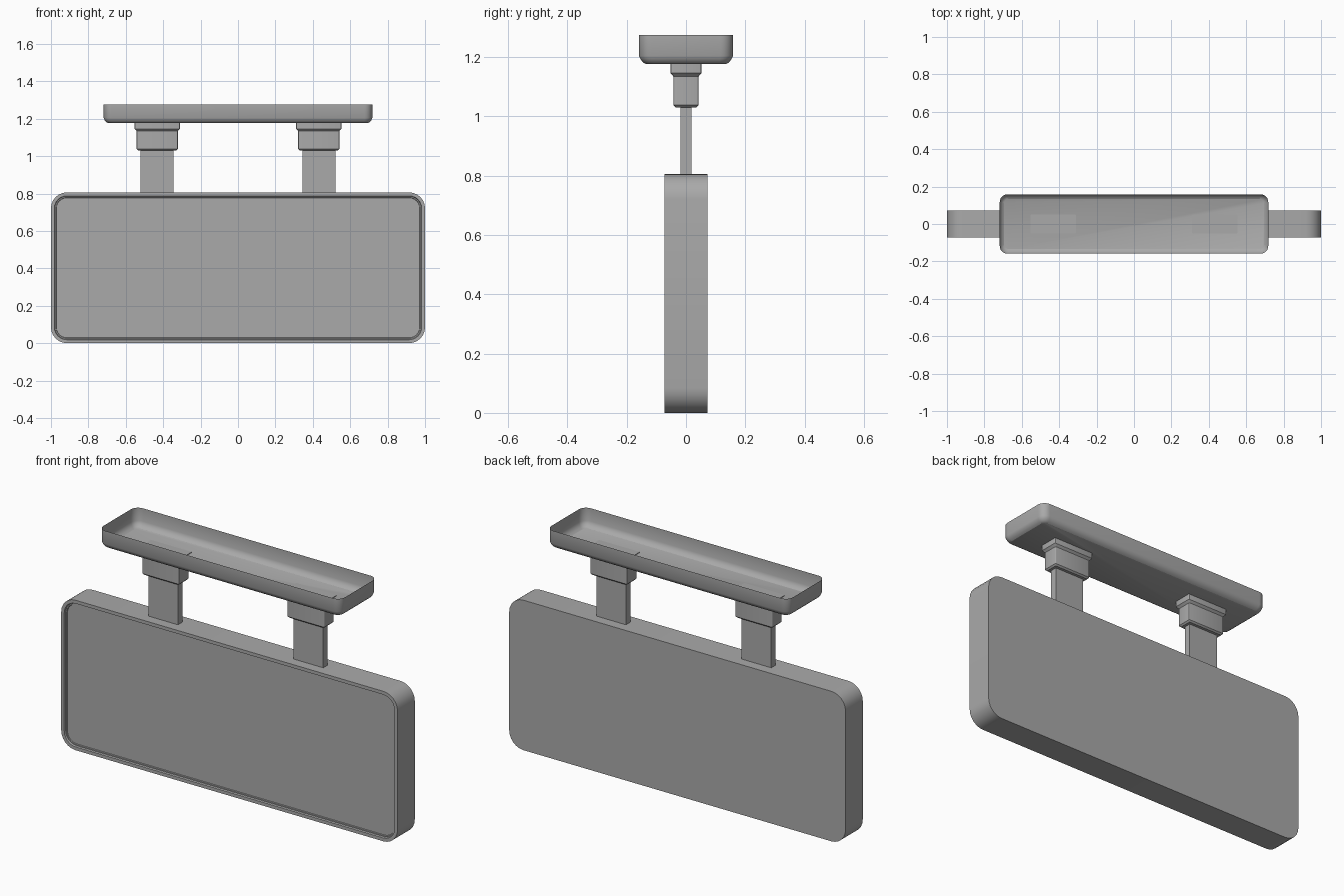
import bpy, bmesh, math
from mathutils import Vector

cube = bpy.data.objects.get("Cube")
if cube:
    bpy.data.objects.remove(cube, do_unlink=True)

grey = bpy.data.materials.new("plain grey")
grey.use_nodes = True
colour = (0.4, 0.4, 0.4, 1)
grey.diffuse_color = colour
grey.node_tree.nodes["Principled BSDF"].inputs["Base Color"].default_value = colour


def rounded_rect(hx, hy, r, segs):
    """Counter-clockwise outline with rounded corners."""
    if r <= 0:
        return [(hx, hy), (-hx, hy), (-hx, -hy), (hx, -hy)]
    points = []
    for k, (sx, sy) in enumerate([(1, 1), (-1, 1), (-1, -1), (1, -1)]):
        for i in range(segs + 1):
            a = math.pi / 2 * (k + i / segs)
            points.append((sx * (hx - r) + r * math.cos(a),
                           sy * (hy - r) + r * math.sin(a)))
    return points


def loft(name, rings, segs=6, place=lambda p: p, cap_end=True):
    """Skin rounded rectangles (half x, half y, radius, height), bottom capped."""
    bm = bmesh.new()
    loops = [[bm.verts.new(place(Vector((x, y, h))))
              for x, y in rounded_rect(hx, hy, r, segs)]
             for hx, hy, r, h in rings]
    for low, high in zip(loops, loops[1:]):
        n = len(low)
        for i in range(n):
            j = (i + 1) % n
            bm.faces.new((low[i], low[j], high[j], high[i]))
    bm.faces.new(loops[0][::-1])
    if cap_end:
        bm.faces.new(loops[-1])
    mesh = bpy.data.meshes.new(name)
    bm.to_mesh(mesh)
    bm.free()
    mesh.materials.append(grey)
    obj = bpy.data.objects.new(name, mesh)
    bpy.context.collection.objects.link(obj)
    bpy.ops.object.select_all(action="DESELECT")
    obj.select_set(True)
    bpy.context.view_layer.objects.active = obj
    bpy.ops.object.shade_smooth_by_angle(angle=math.radians(30))
    return obj


# Sign box, lofted from back to front, with a raised rim around the panel
W, H, R, D = 1.0, 0.403, 0.085, 0.073
loft("sign_box",
     [(W - i, H - i, R - i, d) for i, d in
      [(0, -D), (0, D), (0.018, D), (0.021, D - 0.008), (0.027, D - 0.008),
       (0.029, D - 0.012)]],
     place=lambda p: Vector((p.x, -p.z, p.y + H)))

# Ceiling tray: open-topped shell with a rounded lower edge
loft("ceiling_tray",
     [(0.695, 0.135, 0.025, 1.176), (0.705, 0.145, 0.033, 1.182),
      (0.713, 0.153, 0.038, 1.192), (0.718, 0.159, 0.042, 1.205),
      (0.718, 0.159, 0.042, 1.275)],
     cap_end=False)

# Hanger posts with stepped collars
for side, x in (("left", 0.432), ("right", -0.432)):
    move = lambda p: p + Vector((x, 0, 0))
    loft(side + "_post", [(0.088, 0.019, 0, 0.795), (0.088, 0.019, 0, 1.05)],
         place=move)
    loft(side + "_collar",
         [(0.102, 0.034, 0.004, 1.03), (0.110, 0.042, 0.006, 1.038),
          (0.110, 0.042, 0.006, 1.134), (0.121, 0.052, 0.006, 1.146),
          (0.121, 0.052, 0.006, 1.179)],
         segs=3, place=move)
